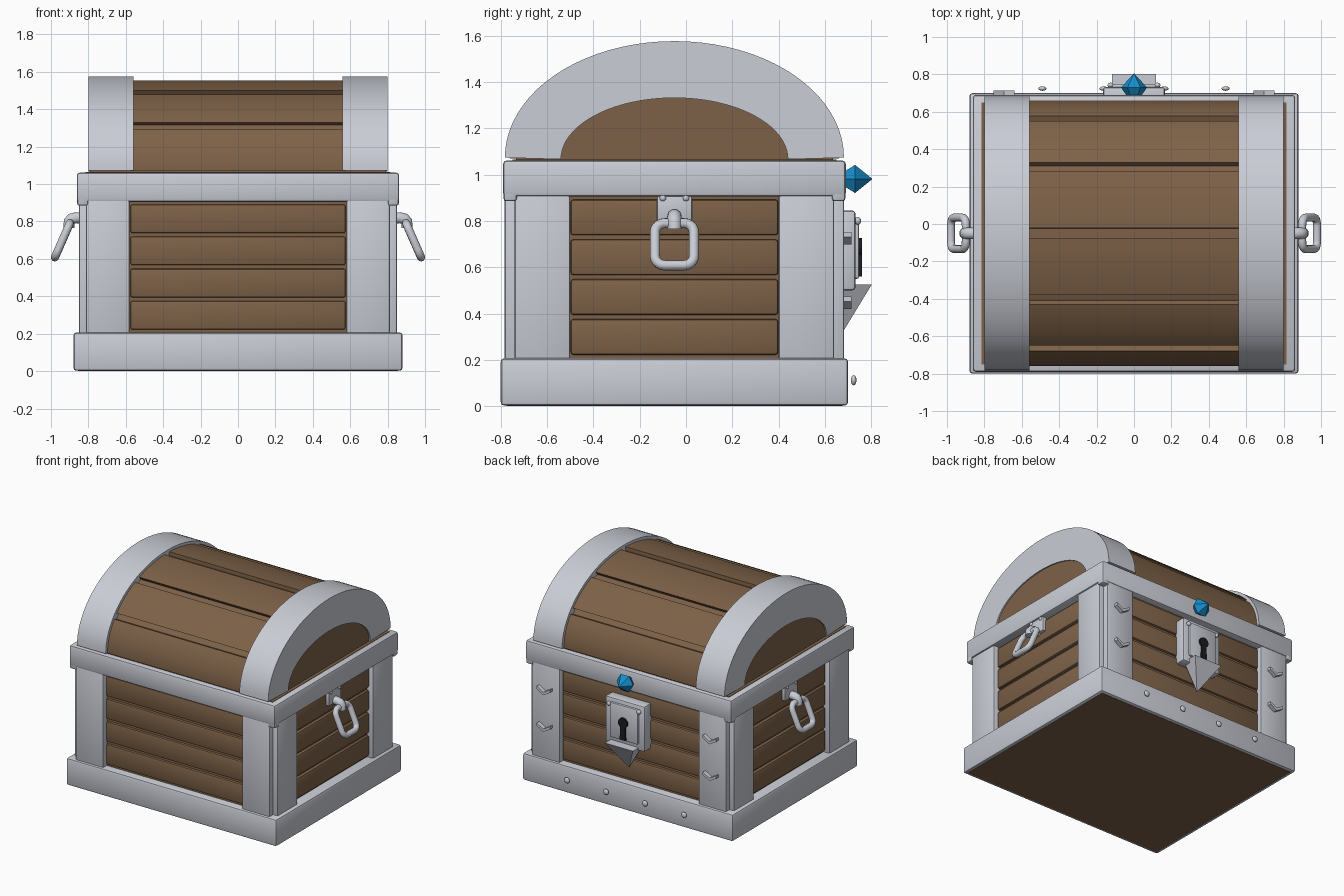
import bpy, bmesh, math
from mathutils import Vector, Matrix

if "Cube" in bpy.data.objects:
    bpy.data.objects.remove(bpy.data.objects["Cube"])

CY = -0.05  # chest centre in y


def material(name, rgb):
    m = bpy.data.materials.new(name)
    m.diffuse_color = (*rgb, 1)
    m.use_nodes = True
    m.node_tree.nodes["Principled BSDF"].inputs["Base Color"].default_value = m.diffuse_color
    return m


WOOD = material("brown wood", (0.205, 0.12, 0.064))
METAL = material("light grey metal", (0.59, 0.61, 0.67))
GEM = material("blue gem", (0.008, 0.27, 0.60))
DARK = material("black keyhole", (0.012, 0.012, 0.015))


def finish(bm, name, mat, angle=35):
    bmesh.ops.recalc_face_normals(bm, faces=bm.faces[:])
    me = bpy.data.meshes.new(name)
    bm.to_mesh(me)
    bm.free()
    me.materials.append(mat)
    if angle:
        me.shade_smooth()
        me.set_sharp_from_angle(angle=math.radians(angle))
    ob = bpy.data.objects.new(name, me)
    bpy.context.collection.objects.link(ob)
    return ob


def box(name, x, y, z, mat, bevel=0.0):
    """Box from (min, max) pairs, optionally with rounded edges."""
    bm = bmesh.new()
    bmesh.ops.create_cube(bm, size=1)
    for v in bm.verts:
        v.co = Vector([(a + b) / 2 + c * abs(b - a) for (a, b), c in zip((x, y, z), v.co)])
    if bevel:
        bmesh.ops.bevel(bm, geom=bm.edges[:], offset=bevel, segments=2, profile=0.5, affect='EDGES')
    return finish(bm, name, mat)


def prism(name, pts, axis, a, b, mat):
    """Extrude a profile: axis 'x' takes (y, z) points, axis 'y' takes (x, z) points."""
    bm = bmesh.new()
    put = (lambda p, d: (d, p[0], p[1])) if axis == 'x' else (lambda p, d: (p[0], d, p[1]))
    f = bm.faces.new([bm.verts.new(put(p, a)) for p in pts])
    ext = bmesh.ops.extrude_face_region(bm, geom=[f])
    vs = [g for g in ext['geom'] if isinstance(g, bmesh.types.BMVert)]
    bmesh.ops.translate(bm, verts=vs, vec=put((0, 0), b - a))
    return finish(bm, name, mat)


def arc(ry, rz, z0, t0=0, t1=180, n=40):
    ts = [math.radians(t0 + (t1 - t0) * i / n) for i in range(n + 1)]
    return [(CY + ry * math.cos(t), z0 + rz * math.sin(t)) for t in ts]


def rivet(name, loc, r, axis, depth):
    bm = bmesh.new()
    bmesh.ops.create_uvsphere(bm, u_segments=12, v_segments=8, radius=r)
    s = [1, 1, 1]
    s[axis] = depth / r
    bmesh.ops.transform(bm, verts=bm.verts[:], matrix=Matrix.Translation(loc) @ Matrix.Diagonal((*s, 1)))
    return finish(bm, name, METAL, 60)


def tube(name, pts, r, cyclic):
    cu = bpy.data.curves.new(name, 'CURVE')
    cu.dimensions = '3D'
    cu.bevel_depth = r
    cu.bevel_resolution = 3
    cu.use_fill_caps = True
    sp = cu.splines.new('POLY')
    sp.points.add(len(pts) - 1)
    for p, c in zip(sp.points, pts):
        p.co = (*c, 1)
    sp.use_cyclic_u = cyclic
    sp.use_smooth = True
    cu.materials.append(METAL)
    ob = bpy.data.objects.new(name, cu)
    bpy.context.collection.objects.link(ob)


# wooden body, floor and top board
box("body_core", (-0.80, 0.80), (CY - 0.69, CY + 0.69), (0.01, 1.05), WOOD)
box("floor_board", (-0.855, 0.855), (CY - 0.725, CY + 0.725), (0.0, 0.02), WOOD)
box("top_board", (-0.815, 0.815), (CY - 0.70, CY + 0.70), (1.03, 1.064), WOOD)

# metal base and upper rim
box("base_frame", (-0.88, 0.88), (CY - 0.75, CY + 0.75), (0.002, 0.207), METAL, 0.016)
box("rim_frame", (-0.862, 0.862), (CY - 0.74, CY + 0.74), (0.905, 1.061), METAL, 0.016)

# corner posts: one plate on each face, leaving a notch at the corner
for sx in (-1, 1):
    for sy in (-1, 1):
        box("end_post", sorted((sx * 0.58, sx * 0.812)), sorted((CY + sy * 0.62, CY + sy * 0.733)),
            (0.15, 0.95), METAL, 0.01)
        box("side_post", sorted((sx * 0.74, sx * 0.85)), sorted((CY + sy * 0.45, CY + sy * 0.69)),
            (0.15, 0.95), METAL, 0.01)
        # rim corner pads
        box("rim_corner", sorted((sx * 0.80, sx * 0.86)), sorted((CY + sy * 0.68, CY + sy * 0.738)),
            (0.885, 1.0), METAL, 0.012)

# four planks on every wall
for i in range(4):
    z = (0.222 + i * 0.172, 0.376 + i * 0.172)
    for s in (-1, 1):
        box("wall_plank", (-0.576, 0.576), sorted((CY + s * 0.66, CY + s * 0.707)), z, WOOD, 0.012)
        box("side_plank", sorted((s * 0.77, s * 0.822)), (CY - 0.448, CY + 0.448), z, WOOD, 0.012)

# rounded lid: core, six curved planks, two metal arches
prism("lid_core", arc(0.685, 0.465, 1.062), 'x', -0.79, 0.79, WOOD)
for i in range(6):
    a, b = i * 30 + (2.3 if i else 0), i * 30 + 30 - (2.3 if i < 5 else 0)
    prism("lid_plank", arc(0.71, 0.485, 1.07, a, b, 8) + arc(0.66, 0.45, 1.07, b, a, 8),
          'x', -0.575, 0.575, WOOD)
for s in (-1, 1):
    prism("lid_arch", arc(0.732, 0.503, 1.073) + arc(0.49, 0.265, 1.066)[::-1],
          'x', s * 0.56, s * 0.80, METAL)

# side handles: plate, rivets, hook and tilted ring
for s in (-1, 1):
    box("handle_plate", sorted((s * 0.81, s * 0.848)), (CY - 0.075, CY + 0.075), (0.80, 0.918), METAL, 0.006)
    for dy in (-0.05, 0.05):
        rivet("handle_rivet", (s * 0.848, CY + dy, 0.899), 0.014, 0, 0.01)
    tube("handle_hook", [(s * x, CY, z) for x, z in
                         ((0.82, 0.818), (0.865, 0.82), (0.89, 0.815), (0.903, 0.80), (0.904, 0.765))], 0.031, False)
    ring = []
    for k, (cy, cv) in enumerate(((1, 1), (-1, 1), (-1, -1), (1, -1))):
        for j in range(6):
            t = math.radians(90 * k + 18 * j)
            u = cy * 0.042 + 0.042 * math.cos(t)
            v = cv * 0.058 + 0.042 * math.sin(t)
            ring.append((s * (0.939 - 0.4 * v), CY + u, 0.699 + 0.91 * v))
    tube("handle_ring", ring, 0.022, True)

# lock plates, keyhole and pointed lower guard on the +y wall
box("lock_back_plate", (-0.165, 0.165), (0.64, 0.732), (0.50, 0.845), METAL, 0.014)
box("lock_front_plate", (-0.118, 0.118), (0.70, 0.747), (0.55, 0.815), METAL, 0.008)
for s in (-1, 1):
    rivet("lock_rivet", (s * 0.125, 0.742, 0.80), 0.017, 1, 0.014)
hole = [(0.038 * math.cos(math.radians(t)), 0.688 + 0.038 * math.sin(math.radians(t)))
        for t in range(-60, 241, 20)]
prism("keyhole", hole + [(-0.024, 0.56), (0.024, 0.56)], 'y', 0.73, 0.76, DARK)

bm = bmesh.new()
top = [bm.verts.new(c) for c in ((-0.117, 0.68, 0.525), (0.117, 0.68, 0.525),
                                 (0.117, 0.802, 0.525), (-0.117, 0.802, 0.525))]
tip = bm.verts.new((0, 0.68, 0.325))
bm.faces.new(top)
for i in range(4):
    bm.faces.new((top[i], top[(i + 1) % 4], tip))
finish(bm, "lock_guard", METAL, 0)

# six-sided gem above the lock
bm = bmesh.new()
rings = [[bm.verts.new((r * math.cos(k * math.pi / 3), y, 0.981 + r * math.sin(k * math.pi / 3)))
          for k in range(6)] for r, y in ((0.038, 0.685), (0.07, 0.73))]
tip = bm.verts.new((0, 0.805, 0.981))
bm.faces.new(rings[0])
for i in range(6):
    j = (i + 1) % 6
    bm.faces.new((rings[0][i], rings[0][j], rings[1][j], rings[1][i]))
    bm.faces.new((rings[1][i], rings[1][j], tip))
finish(bm, "gem", GEM, 0)

# chevrons on the lock-side posts, rivets along the base
for s in (-1, 1):
    for z in (0.447, 0.725):
        v = [(-0.055, 0.027), (-0.055, 0.005), (0, -0.027), (0.055, 0.005), (0.055, 0.027), (0, -0.005)]
        prism("chevron", [(s * 0.695 + a, z + b) for a, b in v], 'y', 0.67, 0.714, METAL)
for x in (-0.49, -0.163, 0.163, 0.49):
    rivet("base_rivet", (x, 0.724, 0.112), 0.022, 1, 0.012)
